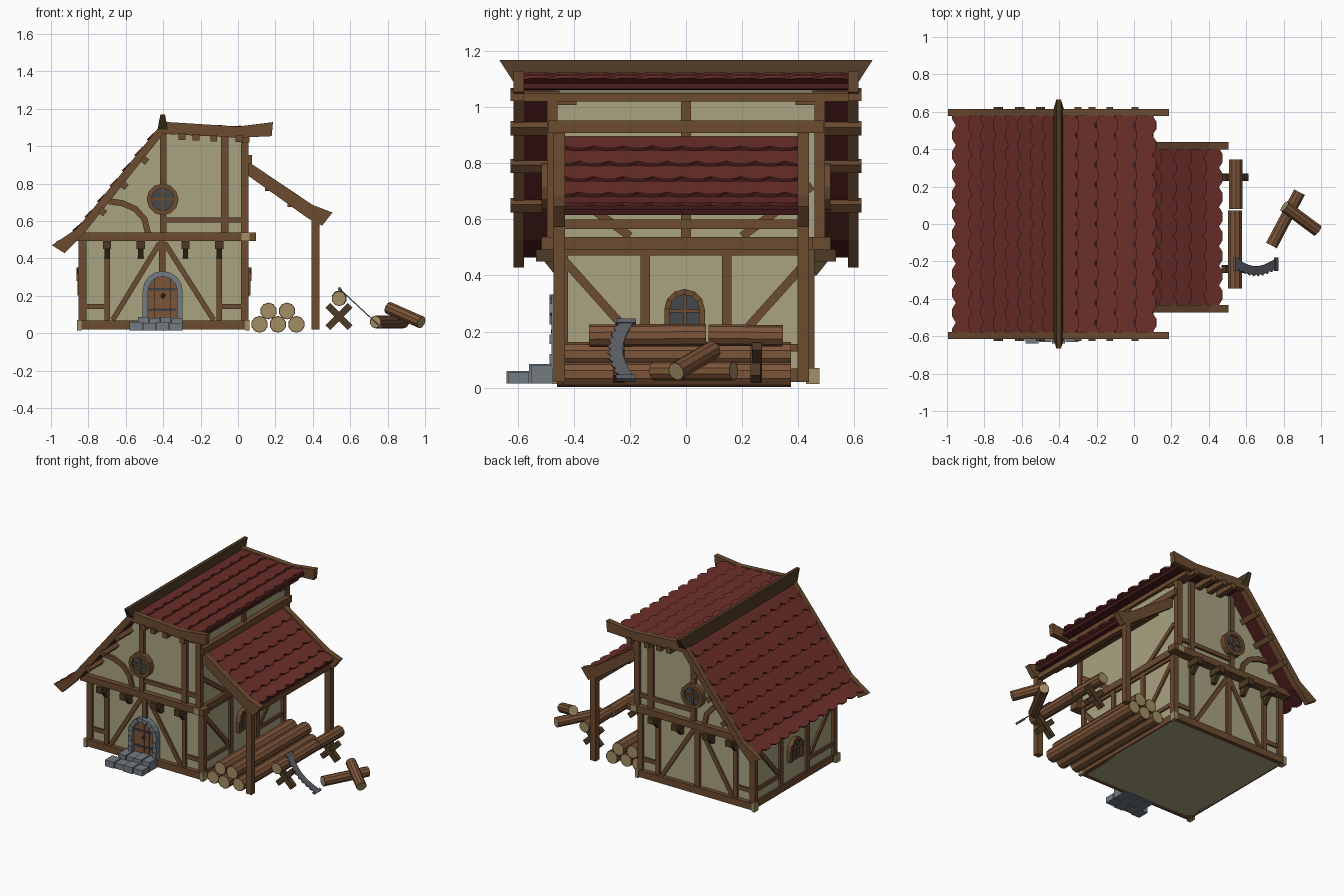
import bpy, bmesh, math
from mathutils import Vector, Matrix

if "Cube" in bpy.data.objects:
    bpy.data.objects.remove(bpy.data.objects["Cube"])

COLORS = dict(wood=(.15, .07, .03), dark_wood=(.075, .042, .018), plaster=(.40, .37, .22), roof=(.15, .028, .022),
              roof_under=(.07, .012, .012), stone=(.17, .20, .23), grain=(.36, .28, .13), glass=(.06, .065, .07),
              iron=(.05, .05, .06), bark=(.20, .09, .04), steel=(.11, .11, .13))
MATS = {}
for key, c in COLORS.items():
    MATS[key] = bpy.data.materials.new(key)
    MATS[key].diffuse_color = (*c, 1)


def finish(name, bm, *mats):
    bmesh.ops.recalc_face_normals(bm, faces=bm.faces)
    me = bpy.data.meshes.new(name)
    bm.to_mesh(me)
    bm.free()
    for m in mats:
        me.materials.append(MATS[m])
    ob = bpy.data.objects.new(name, me)
    bpy.context.collection.objects.link(ob)
    return ob


def loft(bm, a, b):
    """Closed solid between two equal outlines."""
    va, vb = [bm.verts.new(p) for p in a], [bm.verts.new(p) for p in b]
    n = len(va)
    bm.faces.new(va)
    bm.faces.new(vb[::-1])
    for i in range(n):
        bm.faces.new((va[i], vb[i], vb[(i + 1) % n], va[(i + 1) % n]))


def prism(bm, pts, axis, a, b):
    """Extrude a 2D outline along an axis from a to b."""
    f = {'x': lambda u, v, t: (t, u, v), 'y': lambda u, v, t: (u, t, v), 'z': lambda u, v, t: (u, v, t)}[axis]
    loft(bm, [f(u, v, a) for u, v in pts], [f(u, v, b) for u, v in pts])


def box(bm, x0, x1, y0, y1, z0, z1):
    prism(bm, [(x0, y0), (x1, y0), (x1, y1), (x0, y1)], 'z', z0, z1)


def strip(pts, w):
    """Outline of a band of width w along a 2D polyline."""
    left, right = [], []
    for i, p in enumerate(pts):
        d = Vector(pts[min(i + 1, len(pts) - 1)]) - Vector(pts[max(i - 1, 0)])
        n = Vector((-d.y, d.x)).normalized() * w / 2
        left.append(tuple(Vector(p) + n))
        right.append(tuple(Vector(p) - n))
    return left + right[::-1]


def arc(cx, cz, r, a0, a1, n):
    return [(cx + r * math.cos(math.radians(a0 + (a1 - a0) * i / n)),
             cz + r * math.sin(math.radians(a0 + (a1 - a0) * i / n))) for i in range(n + 1)]


def arch_blocks(bm, cx, z0, zs, r0, r1, axis, a, b, n, legs):
    """Arch made of separate blocks: side legs and a half ring."""
    inner, outer = arc(cx, zs, r0, 0, 180, n), arc(cx, zs, r1, 0, 180, n)
    for i in range(n):
        prism(bm, [inner[i], outer[i], outer[i + 1], inner[i + 1]], axis, a, b + (b - a) * .12 * (i % 2))
    h = (zs - z0) / legs
    for s in (-1, 1):
        for k in range(legs):
            e = (b - a) * .12 * (k % 2)
            prism(bm, [(cx + s * r0, z0 + k * h), (cx + s * r1, z0 + k * h),
                       (cx + s * r1, z0 + k * h + h), (cx + s * r0, z0 + k * h + h)], axis, a, b + e)


# plaster walls
bm = bmesh.new()
box(bm, -.83, .04, -.44, .44, .02, .5)
prism(bm, [(-.83, .5), (.04, .5), (.04, 1.05), (-.4, 1.07), (-.83, .53)], 'y', -.475, .475)
finish('plaster_walls', bm, 'plaster')

# gable timbers, the same on front and back
for s, side in ((-1, 'front'), (1, 'back')):
    low, up = (s * .42, s * .457), (s * .46, s * .495)
    bm = bmesh.new()
    prism(bm, [(-.845, .02), (.05, .02), (.05, .068), (-.845, .068)], 'y', s * .42, s * .47)
    for x, w, z0, z1 in ((-.835, .035, .06, .5), (.036, .04, .06, .5), (-.70, .03, .06, .48), (-.10, .03, .06, .48),
                         (-.405, .035, .06 if s > 0 else .3, .5)):
        prism(bm, strip([(x, z0), (x, z1)], w), 'y', *low)
    for p, q in (((-.42, .48), (-.67, .07)), ((-.39, .48), (-.13, .07)), ((-.83, .143), (-.7, .143)), ((-.1, .143), (.03, .143))):
        prism(bm, strip([p, q], .028), 'y', low[0], low[1] - s * .004)
    finish(side + '_lower_timbers', bm, 'wood')

    bm = bmesh.new()
    prism(bm, strip([(-.86, .515), (.095, .515)], .045), 'y', s * .45, s * .515)
    for x, w, z0, z1 in ((-.07, .04, .53, 1.05), (-.4, .035, .53, 1.07), (.036, .04, .53, 1.04)):
        prism(bm, strip([(x, z0), (x, z1)], w), 'y', *up)
    prism(bm, strip([(-.4, .605), (.03, .605)], .028), 'y', up[0], up[1] - s * .004)
    prism(bm, strip([(-.69, .705), (-.62, .695), (-.55, .665), (-.5, .61), (-.48, .53)], .032), 'y', up[0], up[1] - s * .004)
    finish(side + '_upper_timbers', bm, 'wood')

    # jetty brackets
    bm = bmesh.new()
    for x in (-.70, -.52, -.28, -.10):
        box(bm, x - .022, x + .022, *sorted((s * .43, s * .535)), .45, .493)
        prism(bm, [(s * .43, .40), (s * .465, .40), (s * .505, .45), (s * .43, .45)], 'x', x - .014, x + .014)
    finish(side + '_jetty_brackets', bm, 'dark_wood')

    # round window
    bm = bmesh.new()
    ri, ro = arc(-.403, .715, .06, 0, 360, 12), arc(-.403, .715, .085, 0, 360, 12)
    for i in range(12):
        prism(bm, [ri[i], ro[i], ro[i + 1], ri[i + 1]], 'y', s * .46, s * .515)
    for p, q in (((-.465, .715), (-.341, .715)), ((-.403, .653), (-.403, .777))):
        prism(bm, strip([p, q], .013), 'y', s * .46, s * .507)
    finish(side + '_round_window_frame', bm, 'wood')
    bm = bmesh.new()
    prism(bm, ri[:-1], 'y', s * .46, s * .499)
    finish(side + '_round_window_glass', bm, 'glass')

    # barge boards
    bm = bmesh.new()
    prism(bm, [(-.4, 1.13), (-.86, .56), (-.995, .47), (-.928, .428), (-.83, .525), (-.4, 1.065)], 'y', s * .578, s * .615)
    prism(bm, [(-.4, 1.13), (0, 1.105), (.187, 1.128), (.18, 1.053), (0, 1.045), (-.4, 1.065)], 'y', s * .578, s * .615)
    finish(side + '_barge_boards', bm, 'wood')

    # purlin ends carrying the roof overhang
    bm = bmesh.new()
    for x, z, a in ((-.725, .65, .9), (-.61, .79, .9), (-.5, .925, .9), (-.3, 1.05, 0), (-.225, 1.047, 0), (-.13, 1.042, 0), (.005, 1.04, 0)):
        prism(bm, strip([(x - .018 * math.cos(a), z - .018 * math.sin(a)), (x + .018 * math.cos(a), z + .018 * math.sin(a))], .036),
              'y', s * .45, s * .625)
    finish(side + '_purlin_ends', bm, 'wood')

# side wall timbers and arched windows
for s, side, x in ((1, 'right', .04), (-1, 'left', -.83)):
    bm = bmesh.new()
    a, b = x - s * .02, x + s * .015
    for y in (-.44, -.145, .145, .44):
        prism(bm, strip([(y, .06), (y, .5)], .035), 'x', a, b)
    for p, q, w in (((-.46, .044), (.46, .044), .048), ((-.44, .482), (.44, .482), .022), ((-.44, .46), (-.18, .17), .03),
                    ((.44, .46), (.18, .17), .03), ((-.44, .143), (-.145, .143), .026), ((.145, .143), (.44, .143), .026)):
        prism(bm, strip([p, q], w), 'x', a, b - s * .003)
    prism(bm, strip([(-.51, .515), (.51, .515)], .045), 'x', a, b + s * .01)
    if s > 0:  # upper clerestory framing
        for y in (-.475, 0, .475):
            prism(bm, strip([(y, .53), (y, 1.04)], .035), 'x', a, b)
        prism(bm, strip([(-.58, 1.035), (.58, 1.035)], .03), 'x', a, b + .006)
        prism(bm, strip([(-.49, .93), (.49, .93)], .045), 'x', a, b + .02)
        for t in (-1, 1):
            prism(bm, strip([(t * .39, 1.02), (t * .47, 1.02)], .025), 'x', a, b)
            prism(bm, strip([(t * .2, .54), (t * .45, .72)], .03), 'x', a, b - .003)
    finish(side + '_side_timbers', bm, 'wood')
    bm = bmesh.new()
    arch_blocks(bm, -.005, .2, .28, .052, .072, 'x', a, x + s * .027, 6, 1)
    for p, q in (((-.075, .205), (.065, .205)), ((-.005, .2), (-.005, .335)), ((-.057, .275), (.047, .275))):
        prism(bm, strip([p, q], .012), 'x', a, x + s * .02)
    finish(side + '_window_frame', bm, 'wood')
    bm = bmesh.new()
    prism(bm, [(.047, .2)] + arc(-.005, .28, .052, 0, 180, 6) + [(-.057, .2)], 'x', a, x + s * .01)
    finish(side + '_window_glass', bm, 'glass')

# pale end grain blocks at sill and jetty corners
bm = bmesh.new()
for y in (-1, 1):
    for x in (-.85, .05):
        box(bm, x - .012, x + .012, *sorted((y * .428, y * .475)), .013, .07)
    box(bm, .02, .062, *sorted((y * .475, y * .517)), .493, .537)
finish('end_grain_blocks', bm, 'grain')

# door with stone arch and steps
bm = bmesh.new()
arch_blocks(bm, -.403, .05, .225, .078, .107, 'y', -.42, -.48, 8, 5)
finish('door_stone_arch', bm, 'stone')
bm = bmesh.new()
for i in range(4):
    x0, x1 = -.481 + i * .039, -.444 + i * .039
    h = [.225 + math.sqrt(max(0, .08 ** 2 - (x + .403) ** 2)) for x in (x0, x1)]
    prism(bm, [(x0, .05), (x1, .05), (x1, h[1]), (x0, h[0])], 'y', -.42, -.46)
finish('door_planks', bm, 'bark')
bm = bmesh.new()
for z in (.125, .235):
    box(bm, -.478, -.328, -.465, -.43, z - .007, z + .007)
bmesh.ops.create_icosphere(bm, subdivisions=1, radius=.014, matrix=Matrix.Translation((-.40, -.47, .2)))
finish('door_ironwork', bm, 'iron')
bm = bmesh.new()
for y0, y1, z1, x0 in ((-.64, -.56, .06, -.58), (-.56, -.44, .085, -.535)):
    for i in range(4):
        w = (-.295 - x0) / 4
        box(bm, x0 + i * w, x0 + (i + 1) * w - .003, y0 + .008 * (i % 2), y1, .015, z1 - .005 * (i % 2))
finish('stone_steps', bm, 'stone')

# ridge beam with flared ends
bm = bmesh.new()
loft(bm, [(-.43, -.615, 1.09), (-.375, -.615, 1.09), (-.39, -.665, 1.168), (-.415, -.665, 1.168)],
     [(-.43, .615, 1.09), (-.375, .615, 1.09), (-.39, .665, 1.168), (-.415, .665, 1.168)])
finish('ridge_beam', bm, 'dark_wood')


def tiled_roof(name, path, y0, y1, rows, cols):
    """Rows of staggered, cut-corner tiles following a slope path, on a board."""
    pts = [Vector(p) for p in path]
    lens = [(q - p).length for p, q in zip(pts, pts[1:])]
    total = sum(lens)

    def at(s, h):
        for i, l in enumerate(lens):
            if s <= l or i == len(lens) - 1:
                d = (pts[i + 1] - pts[i]).normalized()
                n = Vector((-d.y, d.x)) if d.x > 0 else Vector((d.y, -d.x))
                return pts[i] + d * s + n * h
            s -= l
    bm = bmesh.new()
    step, w = total / rows, (y1 - y0) / cols
    for r in range(rows):
        for c in range(cols + r % 2):
            ya = y0 + (c - .5 * (r % 2)) * w
            s0, s1 = r * step, (r + 1) * step
            m = s1 - .2 * step
            outline = [(s0 - .1 * step * (r > 0), 0), (s0 - .1 * step * (r > 0), w), (m, w), (s1, .7 * w), (s1, .3 * w), (m, 0)]
            lower, upper = [], []
            for s, y in outline:
                yy = min(max(ya + y, y0), y1)
                h = .002 + .016 * max(0, (s - s0) / step)
                for lst, t in ((lower, 0), (upper, .011)):
                    p = at(s, h + t)
                    lst.append((p.x, yy, p.y))
            loft(bm, lower, upper)
    finish(name + '_tiles', bm, 'roof')
    bm = bmesh.new()
    prism(bm, strip([tuple(at(total * k / 8 * .97, -.01)) for k in range(9)], .02), 'y', y0, y1)
    finish(name + '_underboard', bm, 'roof_under')


tiled_roof('left_roof', [(-.4, 1.1), (-.85, .54), (-.955, .465)], -.58, .58, 8, 11)
tiled_roof('right_roof', [(-.4, 1.1), (0, 1.08), (.12, 1.085)], -.58, .58, 5, 11)
tiled_roof('lean_to_roof', [(.05, .885), (.39, .655), (.465, .63)], -.432, .405, 5, 8)

# lean-to frame
bm = bmesh.new()
for y in (-.452, .418):
    prism(bm, [(.05, .92), (.4, .685), (.505, .645), (.45, .575), (.38, .61), (.05, .845)], 'y', y - .02, y + .02)
    box(bm, .392, .435, y - .02, y + .02, .02, .62)
box(bm, .395, .432, -.45, .42, .565, .6)
for x, z in ((.16, .78), (.28, .695)):
    box(bm, x - .015, x + .015, -.45, .42, z - .02, z + .015)
finish('lean_to_frame', bm, 'wood')


def log(name, p, q, r):
    p, q = Vector(p), Vector(q)
    bm = bmesh.new()
    m = Matrix.Translation((p + q) / 2) @ (q - p).to_track_quat('Z', 'Y').to_matrix().to_4x4()
    bmesh.ops.create_cone(bm, cap_ends=True, segments=10, radius1=r, radius2=r, depth=(q - p).length, matrix=m)
    caps = [f for f in bm.faces if len(f.verts) > 4]
    bmesh.ops.inset_individual(bm, faces=caps, thickness=r * .12)
    for f in caps:
        f.material_index = 1
    finish(name, bm, 'bark', 'grain')


# stacked, sawn and loose logs
for i, (x, z, y0, y1) in enumerate(((.115, .047, -.44, .37), (.213, .047, -.46, .36), (.312, .047, -.44, .375),
                                    (.163, .118, -.43, .36), (.262, .118, -.44, .375))):
    log(f'stacked_log_{i + 1}', (x, y0, z), (x, y1, z), .045)
log('sawn_log_long', (.54, -.345, .185), (.54, .072, .188), .04)
log('sawn_log_short', (.545, .08, .188), (.545, .345, .185), .038)
log('loose_log_lower', (.735, -.115, .06), (.885, .17, .06), .034)
log('loose_log_leaning', (.805, .095, .135), (.98, -.035, .058), .034)

# sawhorse crosses
bm = bmesh.new()
for y in (-.24, .25):
    for s in (-1, 1):
        prism(bm, strip([(.54 - s * .06, .03), (.54 + s * .06, .148)], .036), 'y', y - .018 + s * .003, y + .018 + s * .003)
finish('sawhorse_crosses', bm, 'dark_wood')

# curved saw leaning on the sawhorse, toothed on its outer edge
bm = bmesh.new()
N = 18
back = [(i / N, -.185 - .04 * math.sin(math.pi * i / N)) for i in range(N + 1)]
edge = [(i / N, -.245 - .035 * math.sin(math.pi * i / N) + .012 * (i % 2)) for i in range(N + 1)]
place = lambda t, y, h: (.545 + .215 * t + h * .7, y, .235 - .2 * t + h * .7)
for i in range(N):
    quad = [back[i], back[i + 1], edge[i + 1], edge[i]]
    loft(bm, [place(t, y, -.003) for t, y in quad], [place(t, y, .003) for t, y in quad])
for t in (0, 1):
    quad = [(t - .035, -.178), (t + .035, -.178), (t + .035, -.25), (t - .035, -.25)]
    loft(bm, [place(a, y, -.007) for a, y in quad], [place(a, y, .007) for a, y in quad])
finish('curved_saw', bm, 'steel')

for m in bpy.data.materials:
    if m.users and not m.is_grease_pencil:
        m.use_nodes = True
        m.node_tree.nodes["Principled BSDF"].inputs["Base Color"].default_value = m.diffuse_color
